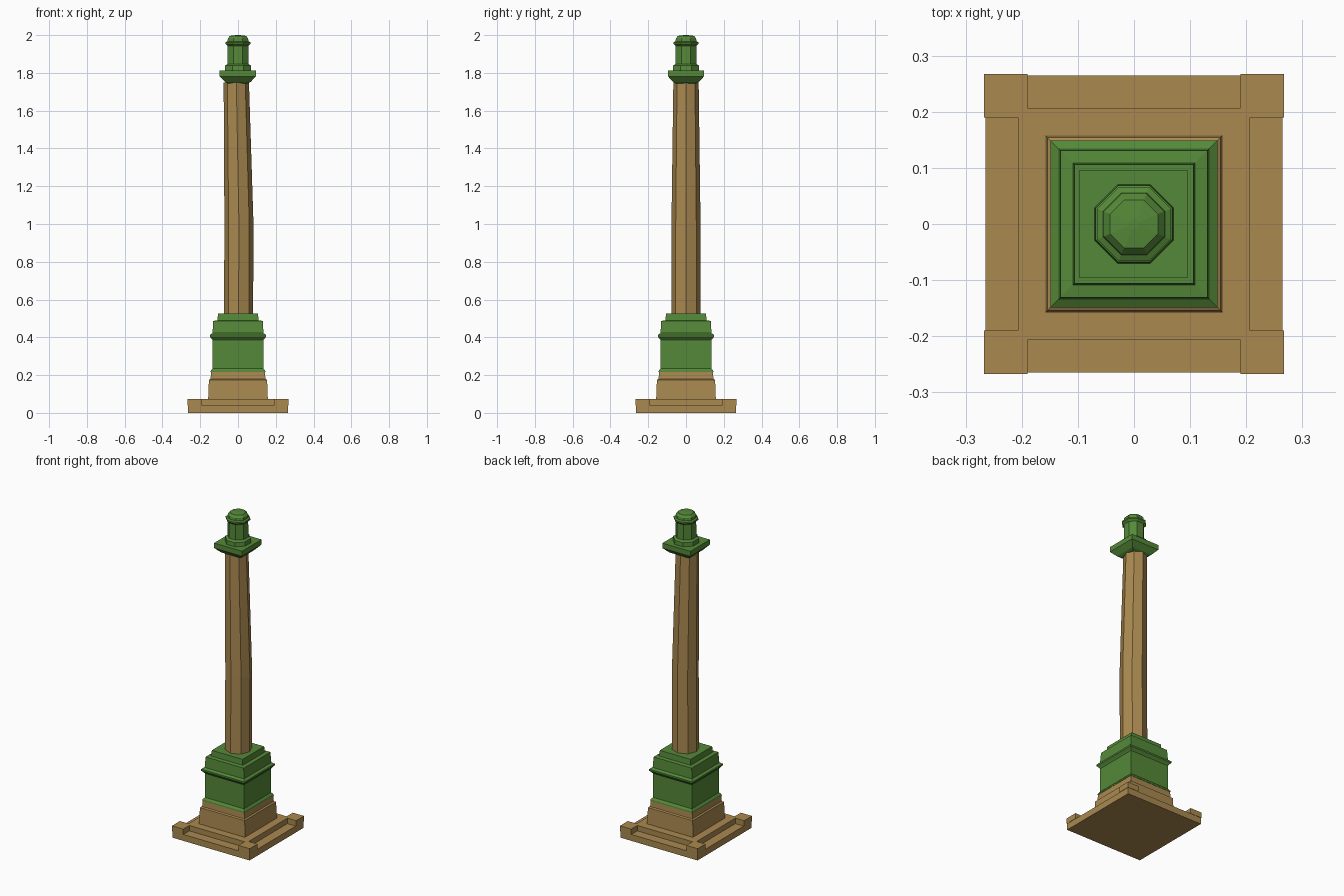
import bpy, bmesh
from math import pi, sin, cos, sqrt

if "Cube" in bpy.data.objects:
    bpy.data.objects.remove(bpy.data.objects["Cube"])


def material(name, color):
    m = bpy.data.materials.new(name)
    m.diffuse_color = color
    m.use_nodes = True
    m.node_tree.nodes["Principled BSDF"].inputs["Base Color"].default_value = m.diffuse_color
    return m


STONE = material("tan_stone", (0.40, 0.25, 0.08, 1))
GREEN = material("green_bronze", (0.09, 0.25, 0.04, 1))


def loft(name, mat, rings):
    """Join rings of 3D points into a closed flat-shaded solid."""
    bm = bmesh.new()
    loops = [[bm.verts.new(p) for p in ring] for ring in rings]
    n = len(loops[0])
    for a, b in zip(loops, loops[1:]):
        for i in range(n):
            j = (i + 1) % n
            bm.faces.new((a[i], a[j], b[j], b[i]))
    bm.faces.new(loops[0][::-1])
    bm.faces.new(loops[-1])
    bmesh.ops.recalc_face_normals(bm, faces=bm.faces)
    me = bpy.data.meshes.new(name)
    bm.to_mesh(me)
    bm.free()
    me.materials.append(mat)
    ob = bpy.data.objects.new(name, me)
    bpy.context.collection.objects.link(ob)
    return ob


def square(h, z, cx=0.0):
    return [(cx + sx * h, sy * h, z) for sx, sy in ((-1, -1), (1, -1), (1, 1), (-1, 1))]


def ngon(n, r, z, cx=0.0, phase=0.0):
    return [(cx + r * cos(phase + 2 * pi * i / n), r * sin(phase + 2 * pi * i / n), z) for i in range(n)]


# Foot slab, with a step cut into each side between the corners
loft("foot_slab", STONE, [square(0.265, 0), square(0.265, 0.04)])
e, c, i = 0.267, 0.19, 0.207
plan = []
quarter = [(c, -i), (c, -e), (e, -e), (e, -c), (i, -c)]
for k in range(4):
    plan += quarter
    quarter = [(-y, x) for x, y in quarter]
loft("stepped_foot_top", STONE, [[(x, y, z) for x, y in plan] for z in (0.04, 0.074)])

# Stone plinth
loft("plinth", STONE, [square(h, z) for h, z in
     ((0.158, 0.07), (0.154, 0.175), (0.145, 0.18), (0.143, 0.216))])

# Green pedestal with moulding and cap step
loft("pedestal", GREEN, [square(h, z) for h, z in
     ((0.145, 0.216), (0.144, 0.224), (0.134, 0.236), (0.134, 0.385), (0.139, 0.392),
      (0.149, 0.403), (0.149, 0.413), (0.135, 0.422), (0.131, 0.487),
      (0.109, 0.49), (0.106, 0.525))])

# Octagonal shaft, slightly bowed and leaning toward -x at the top
loft("shaft", STONE, [ngon(8, r, z, cx) for r, z, cx in
     ((0.077, 0.52, 0.003), (0.077, 1.0, 0.005), (0.067, 1.75, -0.009))])

# Square capital
loft("capital", GREEN, [square(h, z, -0.001) for h, z in
     ((0.054, 1.745), (0.068, 1.752), (0.096, 1.782), (0.096, 1.813))])

# Octagonal finial with collar, rim and low dome
loft("finial", GREEN, [ngon(8, r, z, 0, pi / 8) for r, z in
     ((0.076, 1.81), (0.074, 1.838), (0.060, 1.847), (0.059, 1.942), (0.071, 1.953),
      (0.071, 1.962), (0.060, 1.967), (0.058, 1.983), (0.046, 1.996), (0.01, 2.0))])
